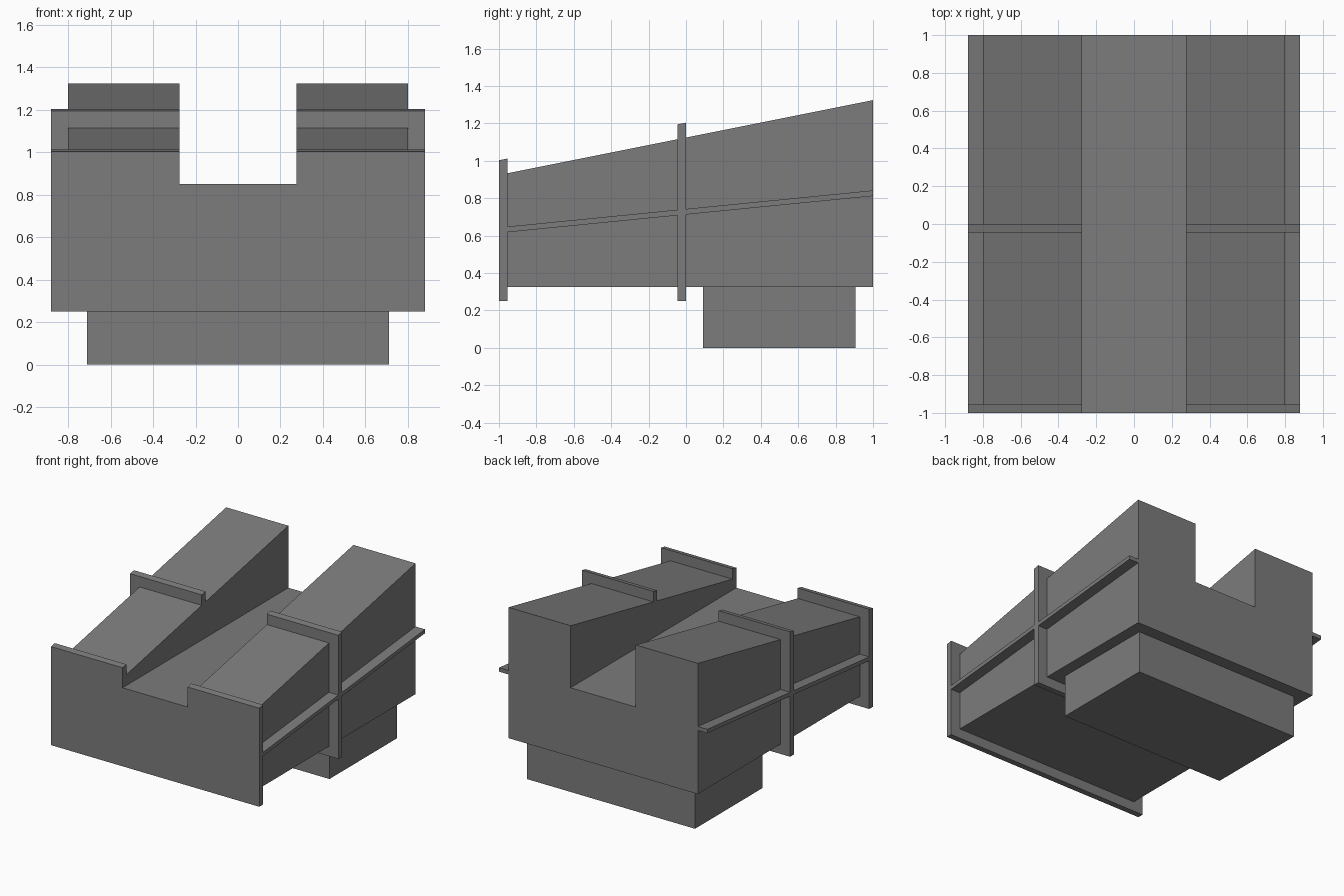
import bpy
import bmesh

cube = bpy.data.objects.get("Cube")
if cube:
    bpy.data.objects.remove(cube, do_unlink=True)

grey = bpy.data.materials.new("mid grey")
grey.use_nodes = True
colour = (0.2, 0.2, 0.2, 1)
grey.diffuse_color = colour
grey.node_tree.nodes["Principled BSDF"].inputs["Base Color"].default_value = colour

SLOT = 0.275       # half width of the central channel
FLOOR = 0.85       # height of the channel floor
FRONT, BACK = -1.0, 1.0
PLATE = 0.045      # flange thickness


def extrude(name, outline, y0, y1, slope=0, above=0):
    """Extrude an xz outline along y; points above a height rise with y."""
    bm = bmesh.new()
    rings = []
    for y in (y0, y1):
        rings.append([bm.verts.new((x, y, z + (slope * (y - y0) if z > above else 0)))
                      for x, z in outline])
    near, far = rings
    bm.faces.new(near)
    bm.faces.new(far[::-1])
    for i in range(len(outline)):
        j = (i + 1) % len(outline)
        bm.faces.new((near[i], far[i], far[j], near[j]))
    bmesh.ops.recalc_face_normals(bm, faces=bm.faces)
    mesh = bpy.data.meshes.new(name)
    bm.to_mesh(mesh)
    bm.free()
    mesh.materials.append(grey)
    obj = bpy.data.objects.new(name, mesh)
    bpy.context.collection.objects.link(obj)
    return obj


def rect(x0, x1, z0, z1):
    return [(x0, z0), (x1, z0), (x1, z1), (x0, z1)]


def channel(name, half, bottom, top, y0, y1):
    """U-shaped section whose two upper arms slope up towards the back."""
    right = [(half, bottom), (half, top), (SLOT, top), (SLOT, FLOOR)]
    left = [(-x, z) for x, z in reversed(right)]
    extrude(name, right + left, y0, y1, 0.2, FLOOR)


# Main wedge body with the open channel
channel("body", 0.80, 0.325, 0.933, FRONT + PLATE, BACK)

# Flange plates at the front and the middle
channel("front_flange", 0.88, 0.25, 1.003, FRONT, FRONT + PLATE)
channel("middle_flange", 0.88, 0.25, 1.195, -PLATE, 0)

# Sloping rails along both sides
for side, sign in (("left", 1), ("right", -1)):
    xs = sorted((sign * 0.80, sign * 0.88))
    extrude(side + "_rail", rect(*xs, 0.618, 0.648), FRONT + PLATE, BACK, 0.099)

# Foot block under the rear half
extrude("base", rect(-0.71, 0.71, 0, 0.325), 0.09, 0.905)
